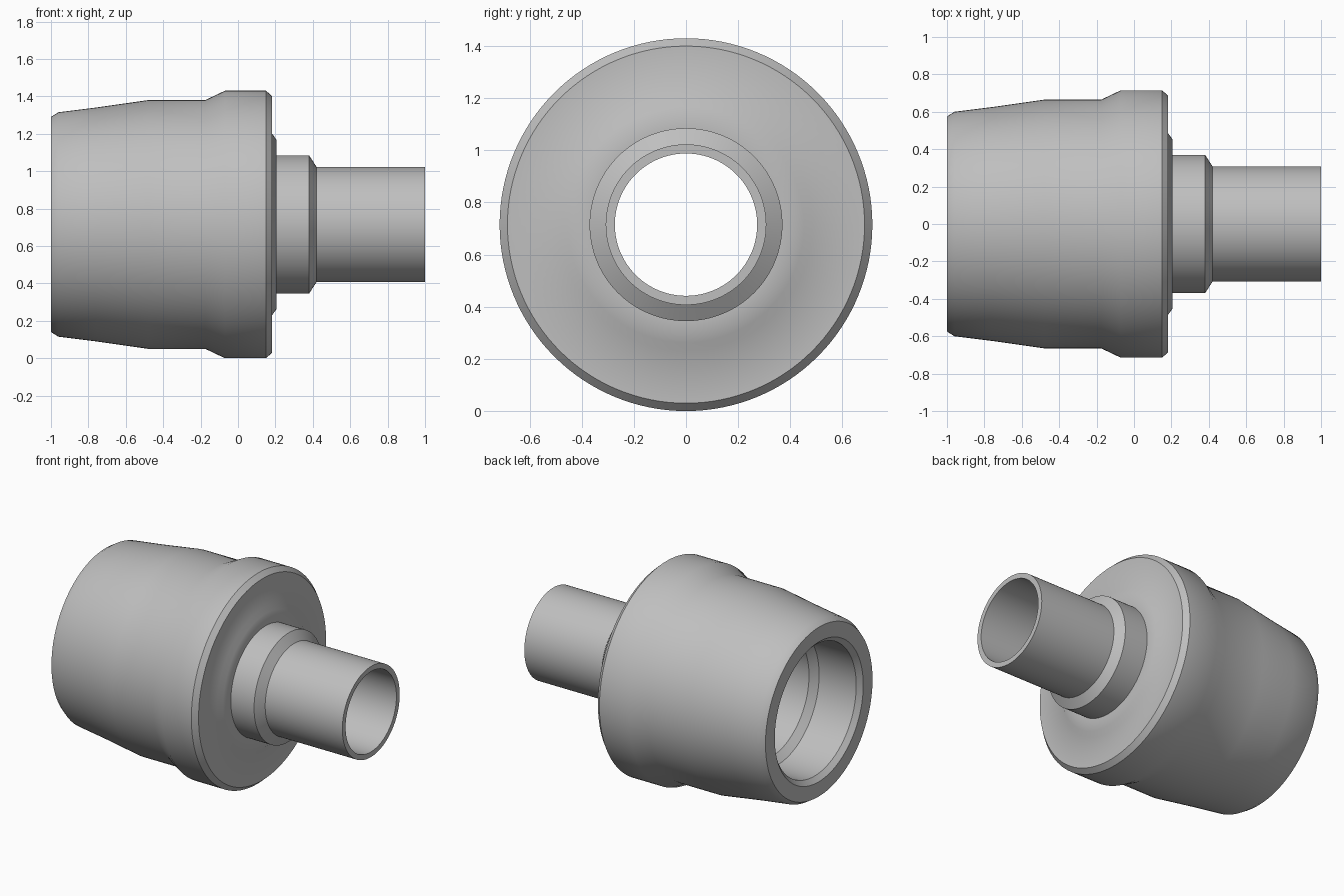
import bpy
import bmesh
import math
from mathutils import Vector

cube = bpy.data.objects.get("Cube")
if cube:
    bpy.data.objects.remove(cube, do_unlink=True)

SEGMENTS = 128
AXIS_HEIGHT = 0.715

steel = bpy.data.materials.new("satin grey")
steel.use_nodes = True
steel.diffuse_color = (0.52, 0.52, 0.52, 1)
steel.node_tree.nodes["Principled BSDF"].inputs["Base Color"].default_value = steel.diffuse_color


def turned_part(name, profile):
    """Spin a closed (x, radius) profile around the x axis."""
    bm = bmesh.new()
    verts = [bm.verts.new((x, 0, r)) for x, r in profile]
    edges = [bm.edges.new((a, b)) for a, b in zip(verts, verts[1:] + verts[:1])]
    bmesh.ops.spin(bm, geom=verts + edges, cent=Vector(), axis=Vector((1, 0, 0)),
                   angle=math.tau, steps=SEGMENTS, use_merge=True)
    bmesh.ops.remove_doubles(bm, verts=bm.verts, dist=1e-5)
    bmesh.ops.recalc_face_normals(bm, faces=bm.faces)
    mesh = bpy.data.meshes.new(name)
    bm.to_mesh(mesh)
    bm.free()
    mesh.materials.append(steel)
    obj = bpy.data.objects.new(name, mesh)
    obj.location.z = AXIS_HEIGHT
    bpy.context.collection.objects.link(obj)
    bpy.ops.object.select_all(action="DESELECT")
    obj.select_set(True)
    bpy.context.view_layer.objects.active = obj
    bpy.ops.object.shade_smooth_by_angle(angle=math.radians(35))
    return obj


# Tapered sleeve and flange, from the open mouth to the flange rim
sleeve = [(-1, 0.575), (-0.96, 0.6), (-0.76, 0.625), (-0.48, 0.665),
          (-0.175, 0.665), (-0.07, 0.715), (0.15, 0.715), (0.183, 0.685)]
# Raised face ring, collar and pipe
spigot = [(0.183, 0.485), (0.205, 0.453), (0.205, 0.37), (0.38, 0.37),
          (0.42, 0.308), (1, 0.308)]
# Stepped bore, from the pipe end back to the chamfered mouth
bore = [(1, 0.273), (0.1, 0.273), (0.1, 0.4), (-0.645, 0.4),
        (-0.69, 0.444), (-0.969, 0.444), (-1, 0.475)]

turned_part("pipe_coupling", sleeve + spigot + bore)
